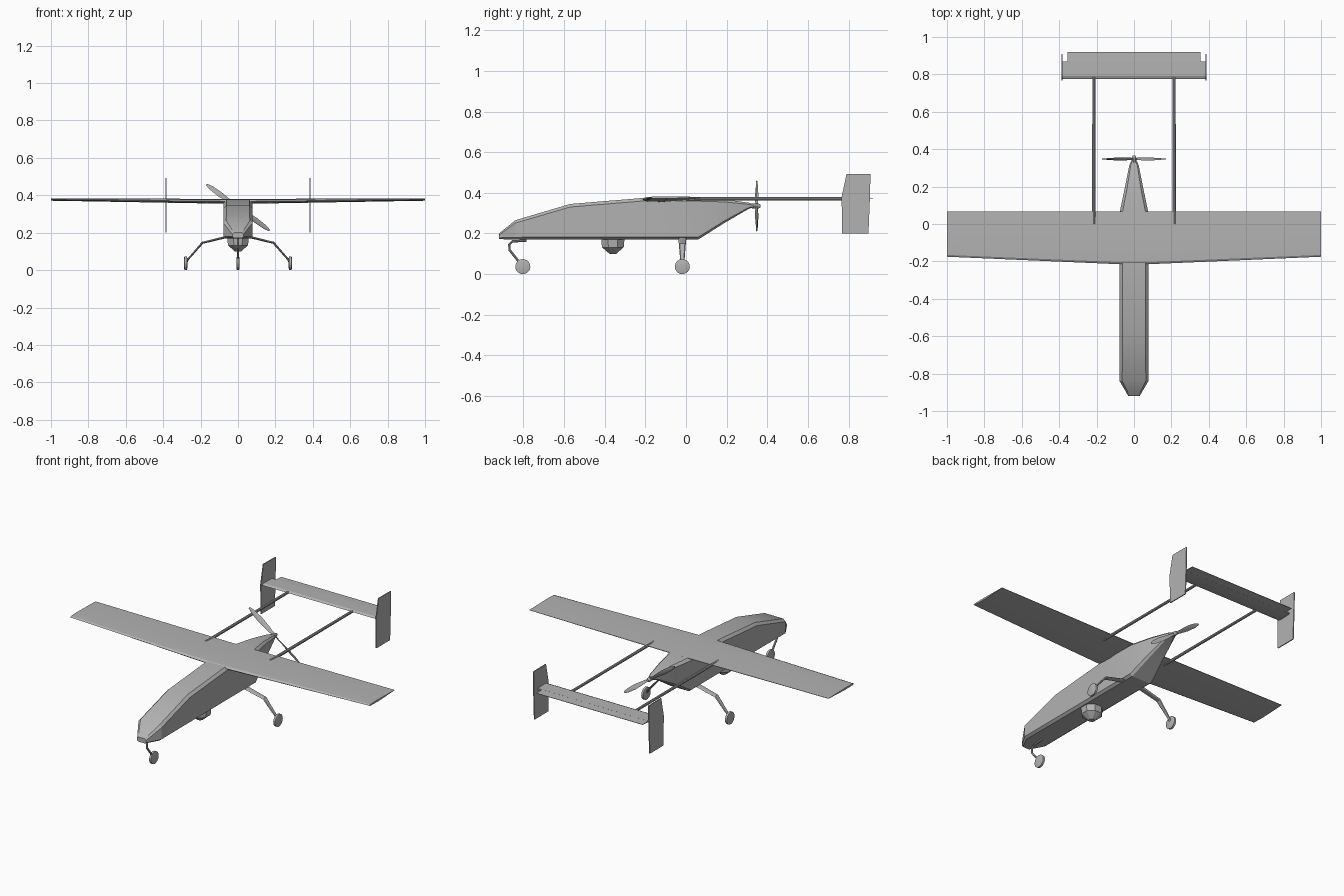
import bpy, bmesh, math
from mathutils import Vector

old = bpy.data.objects.get("Cube")
if old:
    bpy.data.objects.remove(old, do_unlink=True)

grey = bpy.data.materials.new("airframe_grey")
grey.use_nodes = True
COLOUR = (0.45, 0.45, 0.45, 1)
grey.diffuse_color = COLOUR
grey.node_tree.nodes["Principled BSDF"].inputs["Base Color"].default_value = COLOUR


def loft(name, rings):
    """Skin a row of equal-length closed rings and cap both ends."""
    bm = bmesh.new()
    loops = [[bm.verts.new(p) for p in ring] for ring in rings]
    n = len(loops[0])
    for a, b in zip(loops, loops[1:]):
        for i in range(n):
            j = (i + 1) % n
            bm.faces.new((a[i], a[j], b[j], b[i]))
    bm.faces.new(loops[0])
    bm.faces.new(loops[-1])
    bmesh.ops.recalc_face_normals(bm, faces=bm.faces)
    mesh = bpy.data.meshes.new(name)
    bm.to_mesh(mesh)
    bm.free()
    mesh.materials.append(grey)
    obj = bpy.data.objects.new(name, mesh)
    bpy.context.collection.objects.link(obj)
    bpy.ops.object.select_all(action='DESELECT')
    obj.select_set(True)
    bpy.context.view_layer.objects.active = obj
    bpy.ops.object.shade_smooth_by_angle(angle=math.radians(25))
    return obj


def turned(name, centre, axis, profile, sides=12):
    """Round part: profile holds (distance along axis, radius)."""
    axis = Vector(axis).normalized()
    u = axis.orthogonal().normalized()
    v = axis.cross(u)
    angles = [2 * math.pi * (i + 0.5) / sides for i in range(sides)]
    return loft(name, [[Vector(centre) + axis * d + (u * math.cos(t) + v * math.sin(t)) * r
                        for t in angles] for d, r in profile])


def strut(name, path, widths, sides=8):
    """Bent leg: widths holds (thickness, fore-aft width) at each path point."""
    pts = [Vector(p) for p in path]
    rings = []
    for i, p in enumerate(pts):
        d = (pts[min(i + 1, len(pts) - 1)] - pts[max(i - 1, 0)]).normalized()
        side = Vector((0, 1, 0)) if abs(d.y) < 0.1 else Vector((1, 0, 0))
        up = d.cross(side).normalized()
        t, w = widths[i]
        rings.append([p + side * w * math.cos(a) + up * t * math.sin(a)
                      for a in [2 * math.pi * k / sides for k in range(sides)]])
    return loft(name, rings)


# Fuselage: chamfered box sections (y, half width, bottom, top, chamfer)
sections = [(-0.92, 0.03, 0.172, 0.2, 0.008), (-0.84, 0.077, 0.17, 0.265, 0.014),
            (-0.57, 0.077, 0.17, 0.345, 0.015), (-0.22, 0.077, 0.17, 0.374, 0.015),
            (0.06, 0.077, 0.17, 0.374, 0.015), (0.19, 0.05, 0.252, 0.368, 0.013),
            (0.31, 0.026, 0.322, 0.351, 0.008), (0.335, 0.016, 0.328, 0.344, 0.005)]
rings = []
for y, w, b, t, c in sections:
    half = [(w - c, b), (w, b + c * 0.8), (w, t - c), (w - c, t)]
    rings.append([(x, y, z) for x, z in half] + [(-x, y, z) for x, z in reversed(half)])
loft("fuselage", rings)

# Wing: thin aerofoil, (x, leading edge, bottom, top)
foil = [(0, 0.5), (0.04, 0.85), (0.3, 1), (1, 0.72), (1, 0.6), (0.35, 0), (0.04, 0.15)]
half = [(0.08, -0.215, 0.355, 0.381), (1, -0.175, 0.371, 0.383)]
stations = [(-x, *r) for x, *r in reversed(half)] + half
loft("wing", [[(x, le + f * (0.068 - le), b + h * (t - b)) for f, h in foil]
              for x, le, b, t in stations])

# Tailplane and elevator
tail_foil = [(0.775, 0.372), (0.79, 0.379), (0.87, 0.378), (0.87, 0.37), (0.79, 0.367)]
loft("tailplane", [[(x, y, z) for y, z in tail_foil] for x in (-0.383, 0.383)])
flap = [(0.865, 0.378), (0.92, 0.375), (0.92, 0.373), (0.865, 0.37)]
loft("elevator", [[(x, y, z) for y, z in flap] for x in (-0.355, 0.355)])

# Booms, fins and main landing gear on both sides
fin = [(0.79, 0.493), (0.908, 0.492), (0.905, 0.37), (0.898, 0.2), (0.768, 0.2), (0.766, 0.38)]
wheel = [(-0.009, 0.026), (-0.006, 0.037), (0.006, 0.037), (0.009, 0.026)]
for s, side in ((1, "left"), (-1, "right")):
    turned(f"{side}_boom", (s * 0.215, 0, 0.371), (0, 1, 0),
           [(0, 0.009), (0.785, 0.008)], 10)
    loft(f"{side}_fin", [[(s * x, y, z) for y, z in fin] for x in (0.382, 0.388)])
    strut(f"{side}_main_leg",
          [(s * 0.05, -0.018, 0.178), (s * 0.075, -0.018, 0.174), (s * 0.19, -0.018, 0.146),
           (s * 0.265, -0.018, 0.06), (s * 0.278, -0.018, 0.038)],
          [(0.006, 0.02), (0.006, 0.02), (0.006, 0.017), (0.005, 0.01), (0.005, 0.008)])
    turned(f"{side}_main_wheel", (s * 0.28, -0.018, 0.037), (1, 0, 0), wheel, 18)

# Nose gear
strut("nose_leg", [(0, -0.785, 0.165), (0, -0.855, 0.161), (0, -0.87, 0.145),
                   (0, -0.868, 0.118), (0, -0.82, 0.058), (0, -0.805, 0.037)],
      [(0.006, 0.006)] * 6)
turned("nose_wheel", (0, -0.803, 0.037), (1, 0, 0), wheel, 18)

# Sensor turret under the belly
turned("sensor_turret", (0, -0.36, 0), (0, 0, 1),
       [(0.1, 0.018), (0.132, 0.058), (0.175, 0.062)], 8)

# Pusher propeller: hub and two twisted blades
turned("propeller_hub", (0, 0.325, 0.335), (0, 1, 0),
       [(0, 0.013), (0.03, 0.013), (0.042, 0.007)], 10)
for s, name in ((1, "upper_blade"), (-1, "lower_blade")):
    out = Vector((-0.81, 0, 0.59)) * s
    across = Vector((0.59, 0, 0.81)) * s
    rings = []
    for r, chord, pitch in [(0.005, 0.007, 45), (0.05, 0.012, 40), (0.12, 0.016, 28),
                            (0.18, 0.012, 20), (0.208, 0.005, 16)]:
        a = math.radians(pitch)
        flat = across * math.cos(a) + Vector((0, math.sin(a), 0))
        thick = flat.cross(out) * 0.003
        c = Vector((0, 0.348, 0.335)) + out * r
        rings.append([c + flat * chord, c + thick, c - flat * chord, c - thick])
    loft(name, rings)
